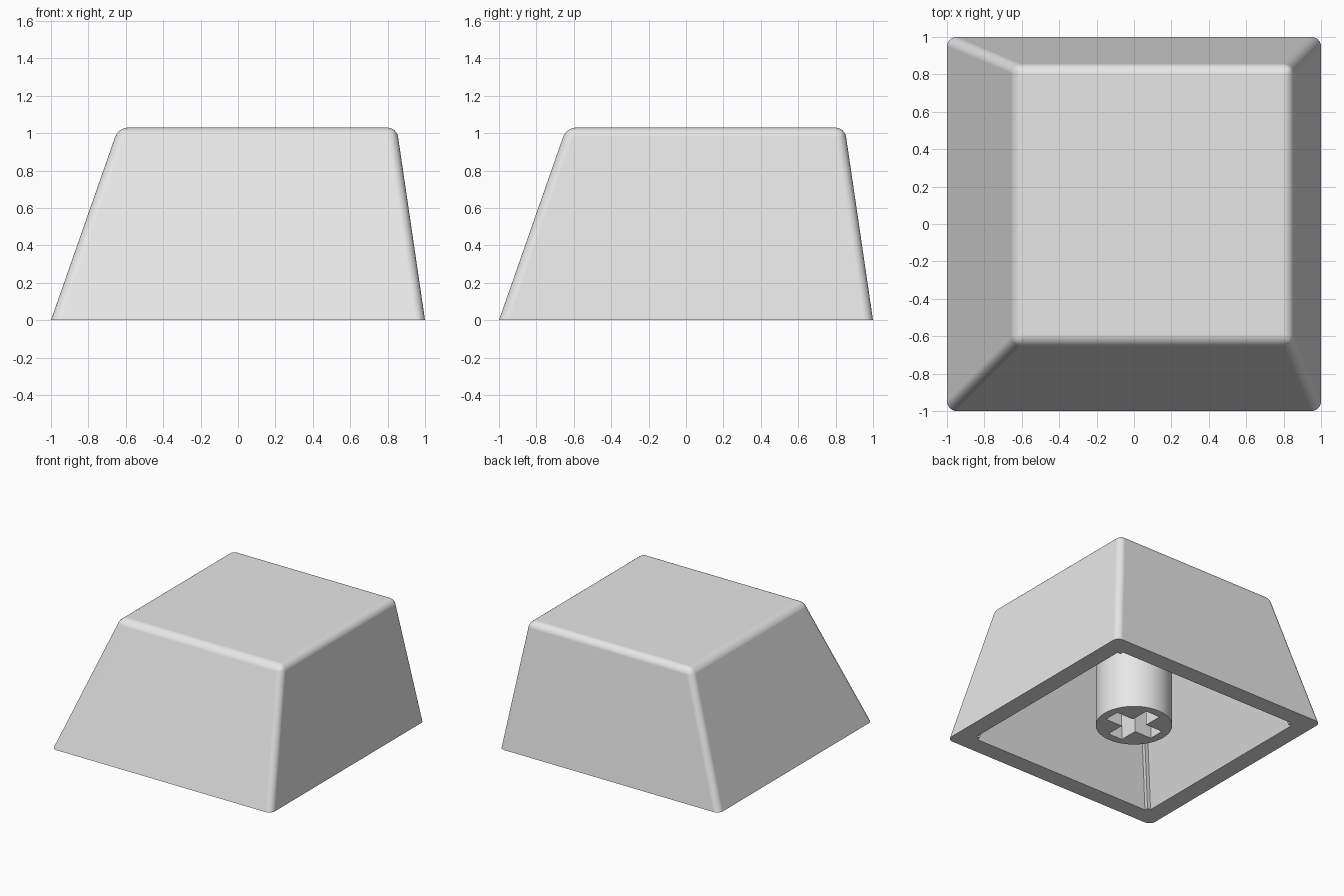
import bpy
import bmesh
from math import cos, sin, tau, radians

HEIGHT = 1.03
WALL = 0.145
CEILING = 0.885

if "Cube" in bpy.data.objects:
    bpy.data.objects.remove(bpy.data.objects["Cube"], do_unlink=True)

grey = bpy.data.materials.new("light grey plastic")
grey.use_nodes = True
grey.diffuse_color = (0.8, 0.8, 0.8, 1)
grey.node_tree.nodes["Principled BSDF"].inputs["Base Color"].default_value = (0.8, 0.8, 0.8, 1)


def side_limits(z, inset=0.0):
    """Low and high side positions at height z; the same on x and y."""
    return -1 + 0.35 * z + inset, 1 - 0.147 * z - inset


def square(low, high):
    return [(low, low), (high, low), (high, high), (low, high)]


def stepped_square(low, high, step):
    """Square outline with a square notch taken from each corner."""
    a, b = low + step, high - step
    return [(a, low), (b, low), (b, a), (high, a), (high, b), (b, b),
            (b, high), (a, high), (a, b), (low, b), (low, a), (a, a)]


def circle(radius, count):
    return [(radius * cos(tau * i / count), radius * sin(tau * i / count)) for i in range(count)]


def loft(name, bottom, z0, top, z1, round_edges=0.0):
    """Closed solid between two outlines, optionally rounded above the base."""
    bm = bmesh.new()
    lower = [bm.verts.new((x, y, z0)) for x, y in bottom]
    upper = [bm.verts.new((x, y, z1)) for x, y in top]
    bm.faces.new(lower[::-1])
    bm.faces.new(upper)
    n = len(lower)
    for i in range(n):
        j = (i + 1) % n
        bm.faces.new((lower[i], lower[j], upper[j], upper[i]))
    if round_edges:
        edges = [e for e in bm.edges if any(v in upper for v in e.verts)]
        bmesh.ops.bevel(bm, geom=edges, offset=round_edges, segments=6,
                        profile=0.5, affect='EDGES')
    bmesh.ops.recalc_face_normals(bm, faces=bm.faces)
    mesh = bpy.data.meshes.new(name)
    bm.to_mesh(mesh)
    bm.free()
    mesh.materials.append(grey)
    obj = bpy.data.objects.new(name, mesh)
    bpy.context.collection.objects.link(obj)
    return obj


def activate(obj):
    bpy.ops.object.select_all(action='DESELECT')
    obj.select_set(True)
    bpy.context.view_layer.objects.active = obj


def cut(obj, cutter):
    cutter.hide_render = True
    mod = obj.modifiers.new("cut", 'BOOLEAN')
    mod.operation = 'DIFFERENCE'
    mod.solver = 'EXACT'
    mod.object = cutter
    activate(obj)
    bpy.ops.object.modifier_apply(modifier=mod.name)
    bpy.data.objects.remove(cutter, do_unlink=True)


def smooth(obj):
    activate(obj)
    bpy.ops.object.shade_smooth_by_angle(angle=radians(30))
    mod = obj.modifiers.new("even shading", 'WEIGHTED_NORMAL')
    mod.keep_sharp = True


# Sloped outer shell with rounded edges
shell = loft("cap_shell", square(*side_limits(0)), 0,
             square(*side_limits(HEIGHT)), HEIGHT, round_edges=0.05)

# Hollow underside with small steps in its corners
below = -0.05
cavity = loft("cavity_cutter", stepped_square(*side_limits(below, WALL), 0.03), below,
              stepped_square(*side_limits(CEILING, WALL), 0.03), CEILING)
cut(shell, cavity)
smooth(shell)

# Round stem with a cross-shaped socket
ring = circle(0.288, 64)
stem = loft("stem", ring, 0.05, ring, CEILING + 0.02)
cross = stepped_square(-0.22, 0.22, 0.155)
socket = loft("socket_cutter", cross, -0.05, cross, 0.5)
cut(stem, socket)
smooth(stem)
